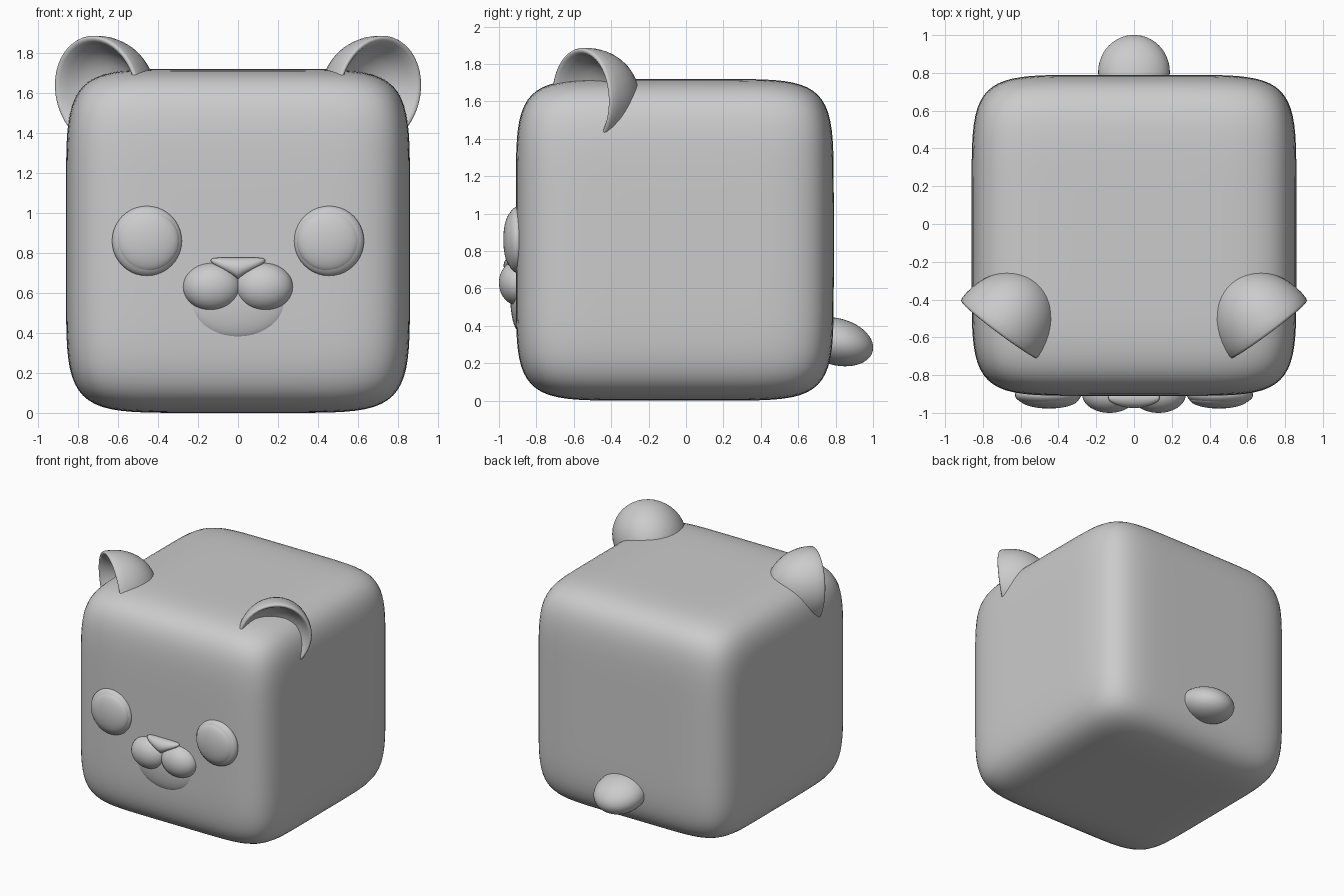
import bpy, bmesh, math
from mathutils import Vector, Matrix

if "Cube" in bpy.data.objects:
    bpy.data.objects.remove(bpy.data.objects["Cube"])

grey = bpy.data.materials.new("plain_grey")
grey.diffuse_color = (0.6, 0.6, 0.6, 1)
grey.use_nodes = True
grey.node_tree.nodes["Principled BSDF"].inputs["Base Color"].default_value = grey.diffuse_color


def finish(bm, name, angle=40):
    """Turn a bmesh into a smooth grey object."""
    bmesh.ops.recalc_face_normals(bm, faces=bm.faces)
    mesh = bpy.data.meshes.new(name)
    bm.to_mesh(mesh)
    bm.free()
    mesh.materials.append(grey)
    ob = bpy.data.objects.new(name, mesh)
    bpy.context.collection.objects.link(ob)
    bpy.ops.object.select_all(action='DESELECT')
    ob.select_set(True)
    bpy.context.view_layer.objects.active = ob
    bpy.ops.object.shade_smooth_by_angle(angle=math.radians(angle))
    return ob


def ellipsoid(name, centre, radii, tilt=0.0):
    """Stretched sphere, tilted about the x axis, poles facing front and back."""
    bm = bmesh.new()
    bmesh.ops.create_uvsphere(bm, u_segments=40, v_segments=24, radius=1)
    m = (Matrix.Translation(centre) @ Matrix.Rotation(tilt, 4, 'X')
         @ Matrix.Diagonal((*radii, 1)) @ Matrix.Rotation(math.pi / 2, 4, 'X'))
    bmesh.ops.transform(bm, matrix=m, verts=bm.verts)
    return finish(bm, name)


# Body: a cube pulled onto a soft superellipsoid
bm = bmesh.new()
bmesh.ops.create_cube(bm, size=2)
bmesh.ops.subdivide_edges(bm, edges=bm.edges[:], cuts=32, use_grid_fill=True)
P = 6.6
for v in bm.verts:
    norm = sum(abs(c) ** P for c in v.co) ** (1 / P)
    c = v.co / norm
    v.co = (c.x * 0.86, c.y * 0.85 - 0.06, c.z * 0.86 + 0.86)
finish(bm, "body")

# Muzzle mound and tail
ellipsoid("muzzle_mound", (0, -0.89, 0.56), (0.25, 0.05, 0.19))
ellipsoid("tail", (0, 0.805, 0.315), (0.19, 0.2, 0.125), math.radians(-15))

# Nose: sphere narrowed towards the bottom into a soft triangle
bm = bmesh.new()
bmesh.ops.create_uvsphere(bm, u_segments=32, v_segments=20, radius=1)
for v in bm.verts:
    x, y, z = v.co
    wide = x * (0.62 + 0.62 * z)
    v.co = (wide * 0.17, -0.92 + y * 0.055, 0.722 + z * 0.055 + 0.02 * wide * wide)
finish(bm, "nose", 60)

# Ear: revolved cup, outer bowl (radius, depth), rounded rim, shallow hollow
outer = [(math.sin(t), -0.32 * math.cos(t))
         for t in [i * math.pi / 24 for i in range(13)]]
hollow = [(0.985, 0.012), (0.95, 0.016), (0.9, 0.005), (0.82, -0.03),
          (0.72, -0.075), (0.6, -0.115), (0.4, -0.15), (0.0, -0.17)]
profile = outer + hollow
across = Vector((0.703, 0.566, -0.43)).normalized()
up = Vector((0.38, 0.21, 0.90))
up = (up - across * up.dot(across)).normalized()
facing = across.cross(up)
ear_centre = Vector((0.70, -0.55, 1.61))


def ear(name, side):
    bm = bmesh.new()
    rings = []
    for i in range(40):
        a = i * math.tau / 40
        ring = []
        for r, d in profile:
            p = (ear_centre + across * (0.26 * r * math.cos(a))
                 + up * (0.28 * r * math.sin(a)) + facing * d)
            ring.append(bm.verts.new((p.x * side, p.y, p.z)))
        rings.append(ring)
    for i in range(40):
        a, b = rings[i], rings[(i + 1) % 40]
        for j in range(len(profile) - 1):
            bm.faces.new((a[j], a[j + 1], b[j + 1], b[j]))
    bmesh.ops.remove_doubles(bm, verts=bm.verts, dist=0.0005)
    finish(bm, name, 70)


# Paired parts
for side, label in ((-1, "left"), (1, "right")):
    ear(label + "_ear", side)
    ellipsoid(label + "_eye_rim", (side * 0.455, -0.905, 0.86), (0.175, 0.065, 0.175))
    ellipsoid(label + "_eye", (side * 0.45, -0.925, 0.86), (0.157, 0.052, 0.153))
    ellipsoid(label + "_muzzle_puff", (side * 0.13, -0.9, 0.63), (0.145, 0.1, 0.12))
